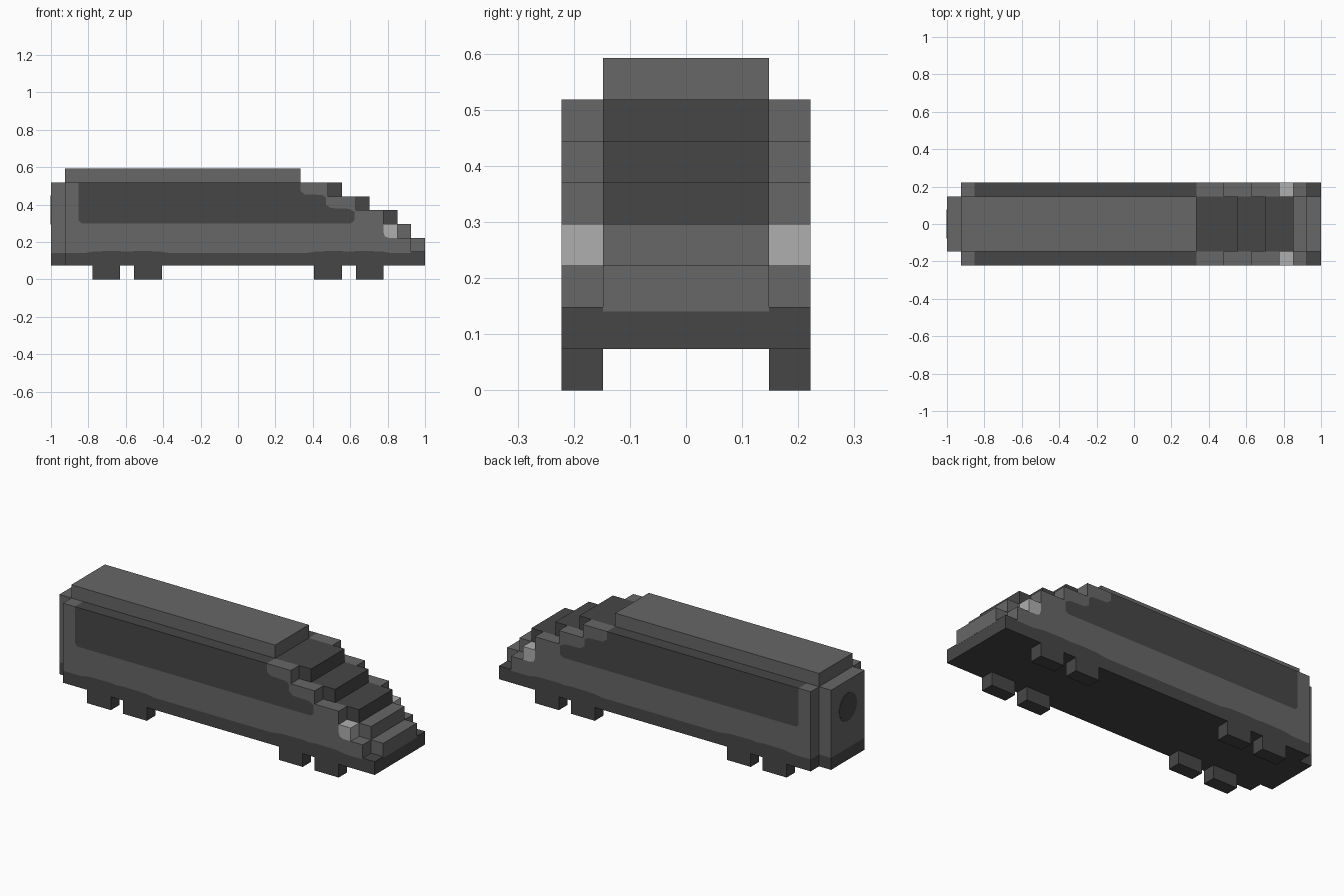
import bpy
import bmesh
import math
from mathutils import Matrix

U = 2 / 27          # one block of the grid
HALF = 13.5         # half the length in blocks
INNER, OUTER = 2, 3  # half widths of the core and of the side walls

if "Cube" in bpy.data.objects:
    bpy.data.objects.remove(bpy.data.objects["Cube"])


def make_material(name, value):
    mat = bpy.data.materials.new(name)
    mat.use_nodes = True
    colour = (value, value, value, 1)
    mat.diffuse_color = colour
    mat.node_tree.nodes["Principled BSDF"].inputs["Base Color"].default_value = colour
    return mat


GREY = make_material("mid grey", 0.135)
DARK = make_material("dark grey", 0.062)
LIGHT = make_material("lamp grey", 0.43)


def finish(name, bm, mat):
    bmesh.ops.recalc_face_normals(bm, faces=bm.faces)
    mesh = bpy.data.meshes.new(name)
    bm.to_mesh(mesh)
    bm.free()
    mesh.materials.append(mat)
    obj = bpy.data.objects.new(name, mesh)
    bpy.context.collection.objects.link(obj)
    return obj


def prism(name, profile, y0, y1, mat):
    """Extrude a length/height profile, given in blocks, from y0 to y1."""
    bm = bmesh.new()
    face = bm.faces.new([bm.verts.new(((x - HALF) * U, y0 * U, z * U)) for x, z in profile])
    new = bmesh.ops.extrude_face_region(bm, geom=[face])["geom"]
    moved = [v for v in new if isinstance(v, bmesh.types.BMVert)]
    bmesh.ops.translate(bm, verts=moved, vec=(0, (y1 - y0) * U, 0))
    return finish(name, bm, mat)


def core(name, profile, mat):
    return prism(name, profile, -INNER, INNER, mat)


def both_sides(name, profile, mat):
    prism("left_" + name, profile, -OUTER, -INNER, mat).name = "right_" + name
    prism("left_" + name, profile, INNER, OUTER, mat)


def rect(x0, x1, z0, z1):
    return [(x0, z0), (x1, z0), (x1, z1), (x0, z1)]


# Painted line above the skirt, rising over each bogie
arch = [(2.4, 1.9), (3.2, 2.03), (4.9, 2.05), (5.5, 2), (6.1, 2.05), (7.8, 2.03), (8.6, 1.9)]
wave = [(1, 1.9)] + arch + [(x + 16, z) for x, z in arch] + [(26, 1.9)]

# Skirt and floor
prism("skirt", [(1, 1), (27, 1), (27, 2), (26, 2)] + wave[::-1], -OUTER, OUTER, DARK)
core("rear_skirt", rect(0, 1, 1, 1.9), DARK)

# Side walls with a stepped nose, notched for the window bands and lamps
window_edge = [(18, 7), (18, 6.4), (18.3, 6.15), (19.6, 6.1), (19.85, 5.9), (19.85, 5.4),
               (20.2, 5.15), (21.5, 5.1), (21.9, 4.9), (21.9, 4.25), (21.65, 4.05),
               (2.2, 4.05), (2, 4.25), (2, 7)]
lamp_edge = [(25, 3), (24.4, 3), (24.1, 3.1), (24, 3.4), (24, 4)]
steps = [(24, 5), (22, 5), (22, 6), (20, 6), (20, 7)]
both_sides("side_wall", wave + [(26, 3)] + lamp_edge + steps + window_edge + [(1, 7)], GREY)
both_sides("window_band", window_edge, DARK)
both_sides("headlight", lamp_edge + [(25, 4)], LIGHT)

# Core: nose and rear end, roof, stepped windscreen
core("nose_and_rear", [(0, 1.9), (27.01, 1.9), (27.01, 3), (26, 3), (26, 4),
                       (1, 4), (1, 7), (0, 7)], GREY)
core("roof", rect(1, 18, 4, 8), GREY)
core("windscreen", [(18, 4), (25, 4), (25, 5), (23, 5), (23, 6), (21, 6), (21, 7), (18, 7)], DARK)

# Round rear window plate
bm = bmesh.new()
bmesh.ops.create_cone(bm, cap_ends=True, segments=24, radius1=1.05 * U, radius2=1.05 * U,
                      depth=0.004,
                      matrix=Matrix.Translation((-1, 0, 5 * U)) @ Matrix.Rotation(math.pi / 2, 4, "Y"))
finish("rear_window", bm, DARK)

# Square wheels
for number, x in enumerate((3, 6, 19, 22), 1):
    both_sides(f"wheel_{number}", rect(x, x + 2, 0, 1), DARK)
